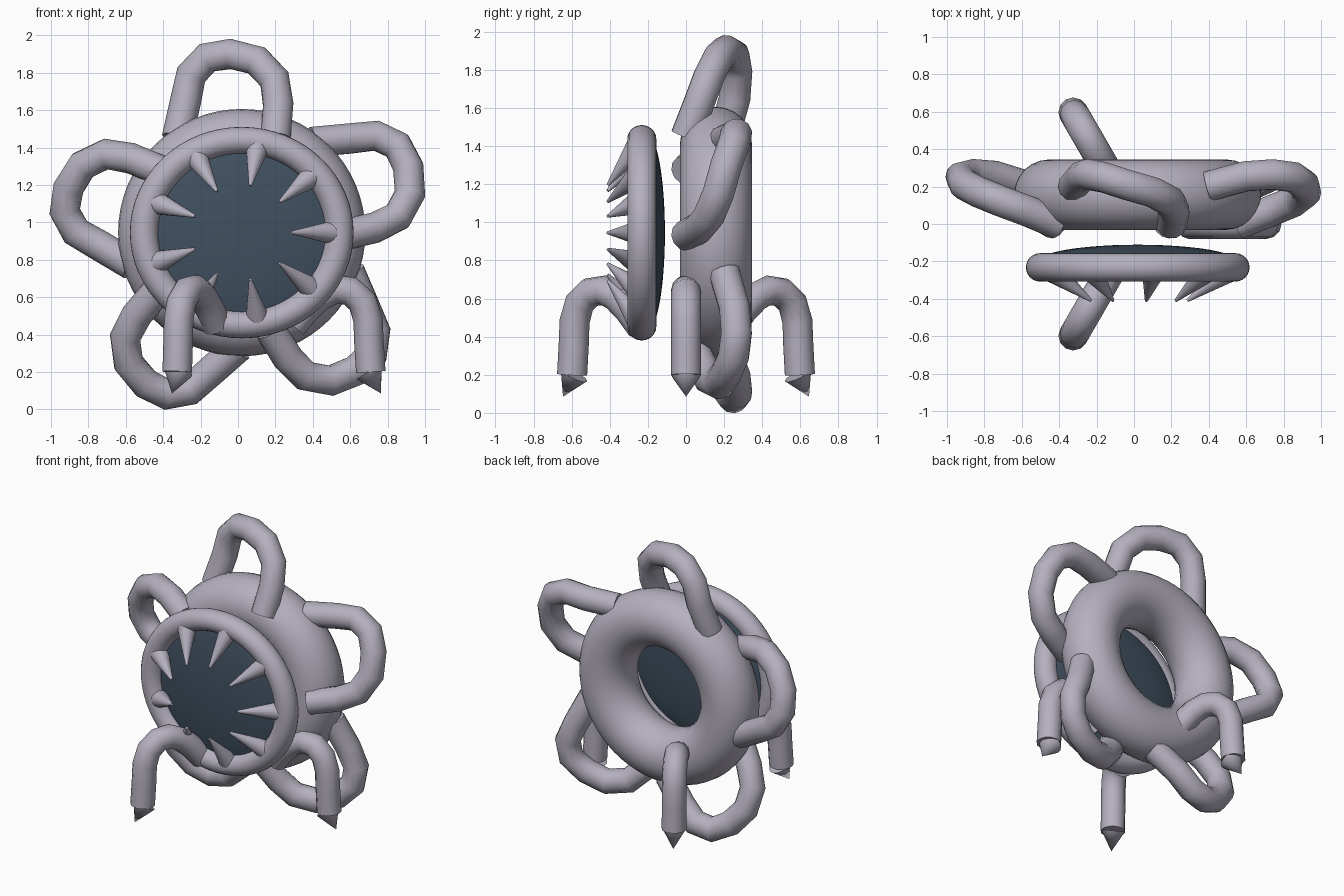
import bpy
from math import sin, cos, pi, radians
from mathutils import Vector, Matrix

cube = bpy.data.objects.get("Cube")
if cube:
    bpy.data.objects.remove(cube)


def material(name, color):
    m = bpy.data.materials.new(name)
    m.use_nodes = True
    m.diffuse_color = color
    m.node_tree.nodes["Principled BSDF"].inputs["Base Color"].default_value = color
    return m


GREY = material("lilac grey", (0.46, 0.432, 0.515, 1))
DARK = material("dark slate", (0.052, 0.081, 0.117, 1))
CENTRE = Vector((0.02, 0, 0.945))


def finish(name, mat, angle=60):
    ob = bpy.context.object
    ob.name = name
    ob.data.materials.clear()
    ob.data.materials.append(mat)
    bpy.ops.object.shade_smooth_by_angle(angle=radians(angle))
    return ob


def ring(name, y, major, minor, scale_z=1.0):
    bpy.ops.mesh.primitive_torus_add(major_radius=major, minor_radius=minor,
                                     major_segments=64, minor_segments=24,
                                     location=CENTRE + Vector((0, y, 0)),
                                     rotation=(pi / 2, 0, 0))
    bpy.context.object.scale = (1, scale_z, 1)
    return finish(name, GREY)


def cone(name, base, tip, radius, tip_radius=0.0):
    axis = tip - base
    bpy.ops.mesh.primitive_cone_add(vertices=16, radius1=radius, radius2=tip_radius,
                                    depth=axis.length, location=(base + tip) / 2,
                                    rotation=axis.to_track_quat('Z', 'Y').to_euler())
    return finish(name, GREY, 50)


def tube(name, points, radius):
    curve = bpy.data.curves.new(name, 'CURVE')
    curve.dimensions = '3D'
    curve.bevel_depth = radius
    curve.bevel_resolution = 4
    curve.use_fill_caps = True
    spline = curve.splines.new('POLY')
    spline.points.add(len(points) - 1)
    for p, co in zip(spline.points, points):
        p.co = (*co, 1)
    ob = bpy.data.objects.new(name, curve)
    bpy.context.collection.objects.link(ob)
    bpy.ops.object.select_all(action='DESELECT')
    ob.select_set(True)
    bpy.context.view_layer.objects.active = ob
    bpy.ops.object.convert(target='MESH')
    return finish(name, GREY)


def turned(points, angle, axis):
    """Points turned about the centre of the body."""
    turn = Matrix.Rotation(angle, 3, axis)
    return [turn @ (Vector(p) - CENTRE) + CENTRE for p in points]


# Body ring and mouth ring
ring("body_ring", 0.157, 0.473, 0.188)
ring("mouth_ring", -0.232, 0.522, 0.076, 0.945)

# Lens closing the mouth ring
bpy.ops.mesh.primitive_uv_sphere_add(segments=48, ring_count=24, radius=0.535,
                                     location=CENTRE + Vector((0, -0.2, 0)),
                                     rotation=(pi / 2, 0, 0))
bpy.context.object.scale = (1, 0.95, 0.167)
finish("mouth_lens", DARK)

# Teeth leaning inward and forward
for i in range(9):
    a = 2 * pi * i / 9
    out = Vector((cos(a), 0, sin(a) * 0.96))
    cone(f"tooth_{i + 1}", CENTRE + out * 0.48 + Vector((0, -0.255, 0)),
         CENTRE + out * 0.265 + Vector((0, -0.41, 0)), 0.062, 0.008)

# Handle loops around the body, each running from its front to its back
loop = [(0.20, 0.0, 1.45), (0.215, 0.07, 1.63), (0.195, 0.12, 1.765),
        (0.10, 0.17, 1.865), (-0.04, 0.21, 1.90), (-0.165, 0.25, 1.88),
        (-0.25, 0.265, 1.79), (-0.28, 0.255, 1.65), (-0.325, 0.20, 1.45)]
for i in range(5):
    tube(f"loop_{i + 1}", turned(loop, 2 * pi * i / 5, 'Y'), 0.083)

# Three bent legs with claws
leg = [(0.29, 0, 0.45), (0.36, 0, 0.535), (0.44, 0, 0.607), (0.52, 0, 0.643),
       (0.60, 0, 0.632), (0.665, 0, 0.575), (0.695, 0, 0.48), (0.70, 0, 0.36),
       (0.71, 0, 0.20)]
claw = [(0.70, 0, 0.20), (0.765, 0, 0.085)]
for i, name in enumerate(("left", "back", "front")):
    angle = 2 * pi * i / 3
    tube(f"{name}_leg", turned(leg, angle, 'Z'), 0.079)
    cone(f"{name}_claw", *turned(claw, angle, 'Z'), 0.077)
